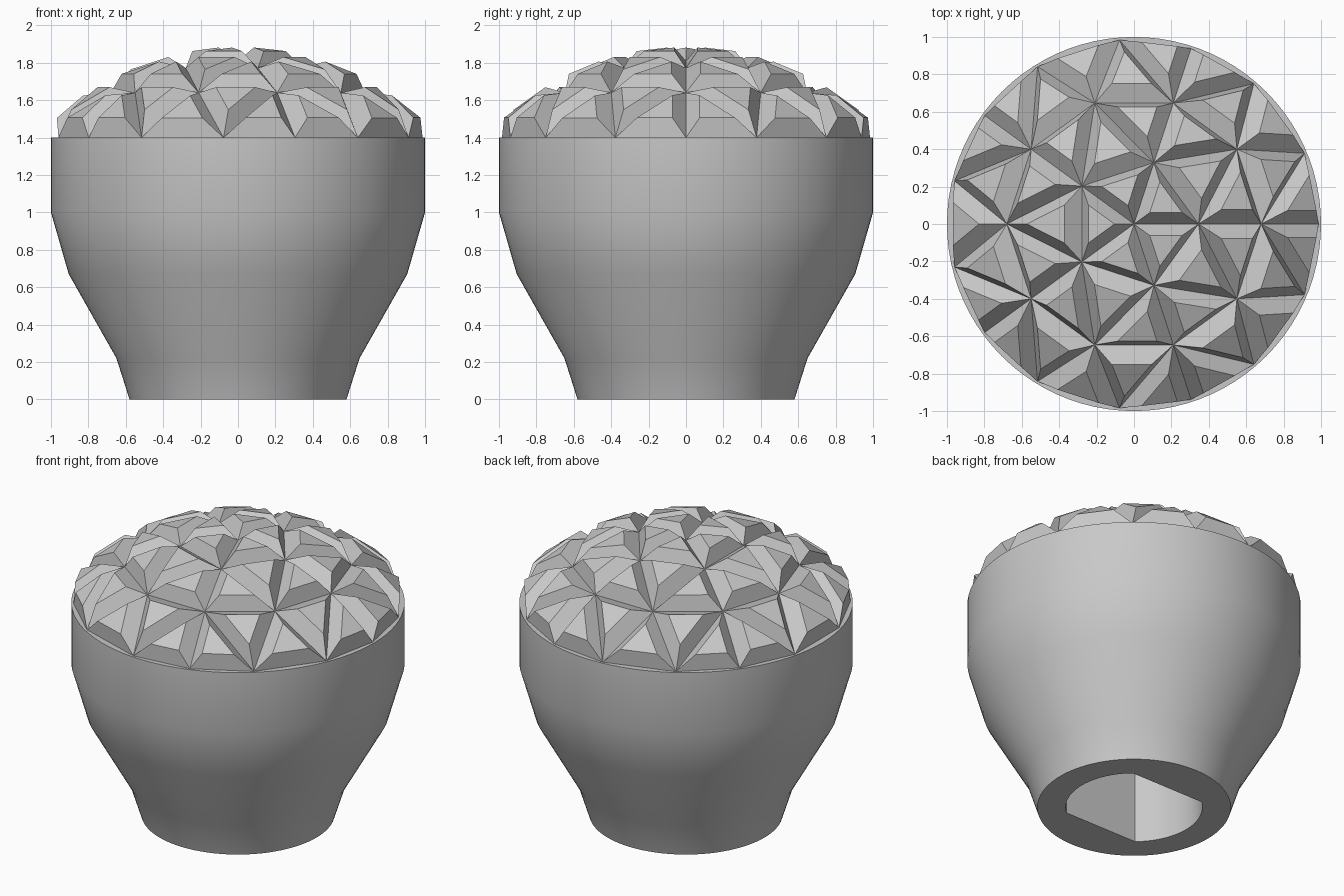
import bpy, bmesh, math
from mathutils import Vector

if "Cube" in bpy.data.objects:
    bpy.data.objects.remove(bpy.data.objects["Cube"])

grey = bpy.data.materials.new("plain_grey")
grey.diffuse_color = (0.58, 0.58, 0.58, 1)
grey.use_nodes = True
grey.node_tree.nodes["Principled BSDF"].inputs["Base Color"].default_value = grey.diffuse_color


def finish(name, bm, smooth):
    mesh = bpy.data.meshes.new(name)
    bmesh.ops.recalc_face_normals(bm, faces=bm.faces)
    for f in bm.faces:
        f.smooth = smooth
    bm.to_mesh(mesh)
    bm.free()
    if smooth:
        mesh.set_sharp_from_angle(angle=math.radians(30))
    mesh.materials.append(grey)
    obj = bpy.data.objects.new(name, mesh)
    bpy.context.collection.objects.link(obj)
    return obj


# Knob body: turned outer profile, continued into a double-flat shaft hole
SEGS = 88
HOLE_R, HOLE_FLAT, HOLE_DEPTH = 0.41, 0.31, 1.0
outer = [(1.0, 1.4), (1.0, 1.0), (0.905, 0.67), (0.65, 0.22), (0.58, 0.0)]


def hole_radius(a):
    return min(HOLE_R, HOLE_FLAT / max(abs(math.sin(a)), 1e-6))


bm = bmesh.new()
angles = [2 * math.pi * i / SEGS for i in range(SEGS)]
loops = [[bm.verts.new((r * math.cos(a), r * math.sin(a), z)) for a in angles]
         for r, z in outer]
loops += [[bm.verts.new((hole_radius(a) * math.cos(a), hole_radius(a) * math.sin(a), z))
           for a in angles] for z in (0.0, HOLE_DEPTH)]
for lo, hi in zip(loops, loops[1:]):
    for i in range(SEGS):
        j = (i + 1) % SEGS
        bm.faces.new((lo[i], lo[j], hi[j], hi[i]))
bm.faces.new(loops[0])      # flat rim under the dome
bm.faces.new(loops[-1])     # end of the shaft hole
finish("knob_body", bm, True)

# Faceted cap: five-sector geodesic dome, each triangle raised as a truncated pyramid
RINGS = [(0.0, 1.81, [0]),
         (0.345, 1.772, [0, 72]),
         (0.68, 1.64, [0, 36, 72]),
         (0.987, 1.4, [0, 22.5, 49.5, 72])]
INSET, RAISE = 0.5, 0.085


def node(k, j, sector):
    r, z, offs = RINGS[k]
    a = math.radians(72 * sector + offs[j])
    return Vector((r * math.cos(a), r * math.sin(a), z))


bm = bmesh.new()


def stud(pts):
    centre = sum(pts, Vector()) / 3
    normal = (pts[1] - pts[0]).cross(pts[2] - pts[0]).normalized()
    base = [bm.verts.new(p) for p in pts]
    top = [bm.verts.new(p.lerp(centre, INSET) + normal * RAISE) for p in pts]
    bm.faces.new(top)
    for i in range(3):
        j = (i + 1) % 3
        bm.faces.new((base[i], base[j], top[j], top[i]))


for s in range(5):
    for k in range(3):
        for j in range(k + 1):
            stud([node(k, j, s), node(k + 1, j, s), node(k + 1, j + 1, s)])
            if j < k:
                stud([node(k, j, s), node(k + 1, j + 1, s), node(k, j + 1, s)])
bmesh.ops.remove_doubles(bm, verts=bm.verts, dist=1e-4)
finish("faceted_cap", bm, False)
